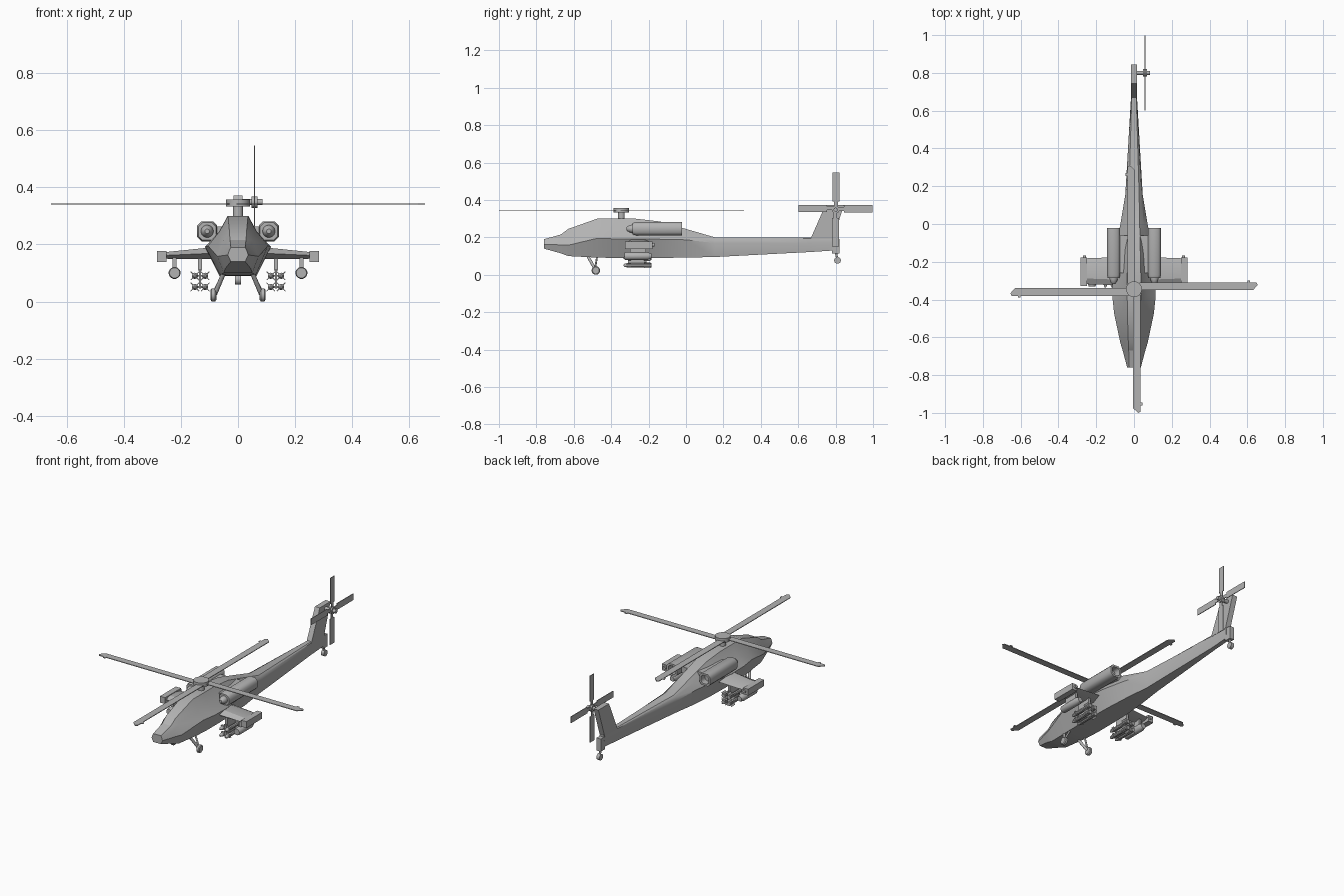
import bpy, bmesh, math
from mathutils import Vector

old = bpy.data.objects.get("Cube")
if old:
    bpy.data.objects.remove(old, do_unlink=True)

grey = bpy.data.materials.new("airframe_grey")
grey.use_nodes = True
COLOUR = (0.45, 0.45, 0.45, 1)
grey.diffuse_color = COLOUR
grey.node_tree.nodes["Principled BSDF"].inputs["Base Color"].default_value = COLOUR


def finish(name, bm, angle=25):
    bmesh.ops.recalc_face_normals(bm, faces=bm.faces)
    mesh = bpy.data.meshes.new(name)
    bm.to_mesh(mesh)
    bm.free()
    mesh.materials.append(grey)
    obj = bpy.data.objects.new(name, mesh)
    bpy.context.collection.objects.link(obj)
    bpy.ops.object.select_all(action="DESELECT")
    obj.select_set(True)
    bpy.context.view_layer.objects.active = obj
    bpy.ops.object.shade_smooth_by_angle(angle=math.radians(angle))
    return obj


def loft(name, rings, angle=25):
    """Skin a row of equal closed rings and cap both ends."""
    bm = bmesh.new()
    rows = [[bm.verts.new(p) for p in ring] for ring in rings]
    n = len(rows[0])
    for a, b in zip(rows, rows[1:]):
        for i in range(n):
            j = (i + 1) % n
            bm.faces.new((a[i], a[j], b[j], b[i]))
    bm.faces.new(rows[0])
    bm.faces.new(rows[-1])
    return finish(name, bm, angle)


def box(name, lo, hi):
    (a, b, c), (d, e, f) = lo, hi
    return loft(name, [[(a, y, c), (d, y, c), (d, y, f), (a, y, f)] for y in (b, e)])


def rod(name, start, end, radii, sides=12):
    """Turned part: radii is a list of (fraction along, radius)."""
    start, end = Vector(start), Vector(end)
    turn = (end - start).to_track_quat("Z", "Y")
    rings = []
    for t, r in radii:
        centre = start.lerp(end, t)
        rings.append([centre + turn @ Vector((r * math.cos(k), r * math.sin(k), 0))
                      for k in (math.tau * (i + 0.5) / sides for i in range(sides))])
    return loft(name, rings, 35)


def tube(name, start, end, r, sides=12):
    return rod(name, start, end, [(0, r), (1, r)], sides)


# Fuselage: y, then half width and height of roof, shoulder, waist and belly
STATIONS = [
    (-.76, .025, .19, .03, .18, .036, .163, .025, .14),
    (-.67, .028, .215, .045, .19, .06, .16, .045, .115),
    (-.63, .03, .245, .05, .215, .072, .158, .05, .1),
    (-.475, .035, .30, .065, .245, .105, .195, .062, .092),
    (-.38, .036, .30, .066, .245, .115, .192, .065, .09),
    (-.27, .036, .30, .066, .245, .115, .19, .065, .09),
    (-.14, .033, .285, .062, .24, .098, .19, .062, .09),
    (0, .03, .245, .05, .22, .072, .187, .052, .092),
    (.155, .027, .20, .04, .193, .046, .17, .034, .095),
    (.67, .012, .20, .014, .193, .016, .17, .013, .122),
    (.79, .012, .20, .014, .193, .016, .17, .013, .13),
]
rings = []
for y, *pairs in STATIONS:
    half = list(zip(pairs[::2], pairs[1::2]))
    rings.append([(x, y, z) for x, z in half] + [(-x, y, z) for x, z in reversed(half)])
loft("fuselage", rings, 20)

# Tail fin and the post under it
FIN = [(.665, .19), (.745, .372), (.845, .372), (.785, .19)]
loft("tail_fin", [[(x, y, z) for y, z in FIN] for x in (-.016, .016)])
box("tail_post", (-.014, .78, .115), (.014, .82, .19))
tube("tail_wheel_strut", (0, .80, .125), (0, .81, .08), .006)
tube("tail_wheel", (-.01, .81, .077), (.01, .81, .077), .018, 16)

# Main rotor
HUB = Vector((0, -.345, .342))
tube("rotor_mast", (0, -.345, .29), (0, -.345, .335), .018)
tube("rotor_hub", (0, -.345, .332), (0, -.345, .357), .042, 20)
BLADE = [(.03, -.005), (.63, -.005), (.655, .022), (.648, .035), (.03, .035)]


def spin(p, quarter):
    x, y = p
    for _ in range(quarter):
        x, y = -y, x
    return x, y


for q in range(4):
    flat = [spin(p, q) for p in BLADE]
    loft("main_blade", [[HUB + Vector((x, y, z)) for x, y in flat] for z in (-.002, .002)])
    tab = [spin(p, q) for p in ((.60, .034), (.615, .034), (.615, .045), (.60, .045))]
    loft("blade_tab", [[HUB + Vector((x, y, z)) for x, y in tab] for z in (-.002, .002)])

# Tail rotor
TAIL_HUB = Vector((.058, .80, .348))
tube("tail_rotor_shaft", (0, .80, .348), (.086, .80, .348), .011)
tube("tail_rotor_hub", (.048, .80, .348), (.068, .80, .348), .02, 16)
SMALL_BLADE = [(.012, -.012), (.045, -.012), (.045, -.02), (.198, -.02),
               (.198, .018), (.045, .018), (.045, .008), (.012, .008)]
for q in range(4):
    flat = [spin(p, q) for p in SMALL_BLADE]
    loft("tail_rotor_blade",
         [[TAIL_HUB + Vector((x, a, b + .006 * math.cos(q * math.pi))) if q % 2 == 0
           else TAIL_HUB + Vector((x, a, b)) for a, b in flat] for x in (-.002, .002)])


def engine_ring(cx, y, half, cut):
    """Square ring with chamfered corners."""
    k = half - cut
    return [(cx + a, y, .246 + b) for a, b in
            ((half, -k), (half, k), (k, half), (-k, half),
             (-half, k), (-half, -k), (-k, -half), (k, -half))]


for side, s in (("left", 1), ("right", -1)):
    # Engine pod with nose cone, recessed exhaust and mount
    cx = s * .108
    loft(side + "_engine", [engine_ring(cx, y, h, c) for y, h, c in
                            ((-.285, .031, .015), (-.27, .035, .015), (-.022, .035, .015),
                             (-.022, .024, .01), (-.06, .024, .01))], 50)
    rod(side + "_engine_nose", (cx, -.25, .246), (cx, -.318, .246),
        [(0, .022), (.6, .022), (.85, .017), (1, .008)], 16)
    box(side + "_engine_mount", (min(s * .03, s * .08), -.26, .225),
        (max(s * .03, s * .08), -.06, .262))

    # Stub wing with a tapered section
    def wing_ring(x, front, back, low, high):
        mid = (low + high) / 2
        return [(s * x, front, mid), (s * x, front + .03, high), (s * x, back - .05, high),
                (s * x, back, mid), (s * x, back - .05, low), (s * x, front + .03, low)]
    loft(side + "_stub_wing", [wing_ring(.07, -.325, -.175, .148, .192),
                               wing_ring(.265, -.318, -.182, .15, .172)])
    tip = sorted((s * .25, s * .284))
    box(side + "_wingtip_launcher", (tip[0], -.327, .139), (tip[1], -.178, .177))
    tube(side + "_tip_light", (s * .262, -.185, .16), (s * .262, -.168, .16), .009)

    # Rocket pod
    px = s * .222
    rod(side + "_rocket_pod", (px, -.33, .10), (px, -.185, .10),
        [(0, .018), (.05, .021), (.85, .021), (1, .014)], 16)
    box(side + "_rocket_pylon", (px - .007, -.30, .115), (px + .007, -.215, .155))

    # Four missiles on a rail frame
    rx = s * .133
    box(side + "_missile_pylon", (rx - .007, -.30, .108), (rx + .007, -.215, .16))
    box(side + "_missile_rail", (rx - .004, -.31, .045), (rx + .004, -.21, .112))
    for z in (.051, .09):
        box(side + "_missile_bar", (rx - .018, -.30, z - .003), (rx + .018, -.22, z + .003))
        for x in (rx - .018, rx + .018):
            rod(side + "_missile", (x, -.335, z), (x, -.185, z),
                [(0, .004), (.06, .009), (.12, .011), (1, .011)], 10)
            for diagonal in (1, -1):
                d = Vector((1, 0, diagonal)).normalized()
                n = Vector((-diagonal, 0, 1)).normalized() * .0015
                for front, back, reach in ((-.225, -.19, .021), (-.31, -.295, .016)):
                    base = Vector((x, 0, z))
                    loft(side + "_missile_fins",
                         [[base + d * u + n * v + Vector((0, y, 0)) for u, v in
                           ((-reach, -1), (reach, -1), (reach, 1), (-reach, 1))]
                          for y in (front, back)])

    # Main landing gear
    tube(side + "_gear_leg", (s * .05, -.525, .10), (s * .08, -.485, .028), .008)
    tube(side + "_gear_brace", (s * .05, -.475, .10), (s * .08, -.485, .04), .005)
    rod(side + "_main_wheel", (s * .076, -.482, .023), (s * .096, -.482, .023),
        [(0, .018), (.2, .023), (.8, .023), (1, .018)], 16)
